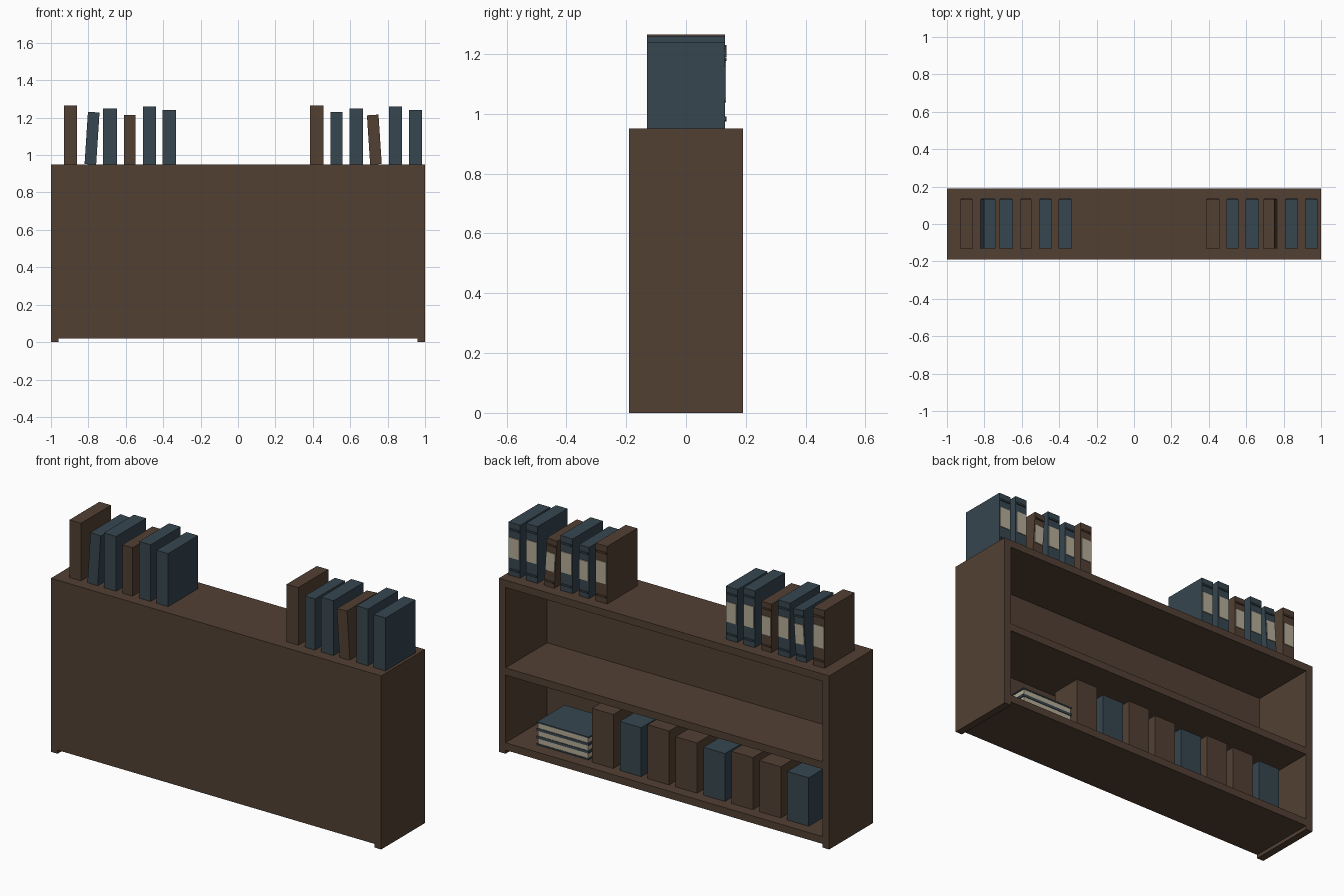
import bpy, math
from mathutils import Matrix, Vector

if "Cube" in bpy.data.objects:
    bpy.data.objects.remove(bpy.data.objects["Cube"])


def material(name, rgb):
    m = bpy.data.materials.new(name)
    m.diffuse_color = (*rgb, 1)
    m.use_nodes = True
    m.node_tree.nodes["Principled BSDF"].inputs["Base Color"].default_value = m.diffuse_color
    return m


BROWN = material("dark_wood_brown", (0.084, 0.051, 0.033))
BLUE = material("slate_blue", (0.037, 0.061, 0.078))
CREAM = material("paper_cream", (0.456, 0.413, 0.305))


def box(name, x, y, z, mat, tilt=0.0, pivot=None):
    """Box from (min, max) ranges, optionally leaning about a pivot on the y axis."""
    c = Vector((sum(x) / 2, sum(y) / 2, sum(z) / 2))
    size = Vector((x[1] - x[0], y[1] - y[0], z[1] - z[0]))
    bpy.ops.mesh.primitive_cube_add(size=1)
    ob = bpy.context.object
    ob.name = name
    m = Matrix.Translation(c) @ Matrix.Diagonal((*size, 1))
    if tilt:
        p = Matrix.Translation(pivot)
        m = p @ Matrix.Rotation(tilt, 4, 'Y') @ p.inverted() @ m
    ob.data.transform(m)
    ob.data.materials.append(mat)
    return ob


# Bookcase carcass: closed on the front, open on the back
for side, s in (("left", -1), ("right", 1)):
    box(side + "_side_panel", sorted((s * 0.96, s * 1.0)), (-0.19, 0.19), (0, 0.95), BROWN)
for name, z0, z1 in (("bottom_board", 0.02, 0.06), ("middle_shelf", 0.43, 0.47), ("top_board", 0.91, 0.95)):
    box(name, (-0.96, 0.96), (-0.17, 0.19), (z0, z1), BROWN)
box("closing_panel", (-0.96, 0.96), (-0.19, -0.17), (0.02, 0.95), BROWN)


# Upright books on the top, with label and two raised bands on each spine
def top_book(name, cx, w, h, mat, tilt=0.0):
    z0 = 0.95
    pivot = Vector((cx, 0, z0))
    box(name, (cx - w / 2, cx + w / 2), (-0.13, 0.13), (z0, z0 + h), mat, tilt, pivot)
    lw = w * 0.43
    for part, f0, f1, m, out in (("label", 0.34, 0.72, CREAM, 0.134),
                                 ("lower_band", 0.10, 0.13, mat, 0.136),
                                 ("upper_band", 0.86, 0.89, mat, 0.136)):
        box(name + "_" + part, (cx - lw, cx + lw), (0.13, out),
            (z0 + h * f0, z0 + h * f1), m, tilt, pivot)


WIDTHS = (0.07, 0.062, 0.074, 0.062, 0.07, 0.071)
HEIGHTS = (0.315, 0.28, 0.30, 0.265, 0.31, 0.29)
COVERS = (BROWN, BLUE, BLUE, BROWN, BLUE, BLUE)
for group, start, leaner, lean in (("left", -0.895, 1, 0.065), ("right", 0.421, 3, -0.065)):
    for i in range(6):
        top_book(f"{group}_top_book_{i + 1}", start + 0.1055 * i, WIDTHS[i], HEIGHTS[i],
                 COVERS[i], lean if i == leaner else 0.0)

# Row of thick plain books on the lower shelf
ROW_HEIGHTS = (0.295, 0.268, 0.295, 0.275, 0.262, 0.285, 0.28, 0.265)
for i, h in enumerate(ROW_HEIGHTS):
    cx = 0.414 - 0.169 * i
    box(f"shelf_book_{i + 1}", (cx - 0.065, cx + 0.065), (-0.04, 0.13), (0.06, 0.06 + h),
        BLUE if i % 3 == 1 else BROWN)

# Flat stack of three books beside the row
for i in range(3):
    z = 0.06 + 0.042 * i
    x = (0.505, 0.82)
    box(f"stacked_book_{i + 1}_lower_cover", x, (-0.12, 0.12), (z, z + 0.007), BLUE)
    box(f"stacked_book_{i + 1}_pages", (x[0] + 0.006, x[1] - 0.006), (-0.114, 0.117),
        (z + 0.007, z + 0.035), CREAM)
    box(f"stacked_book_{i + 1}_upper_cover", x, (-0.12, 0.12), (z + 0.035, z + 0.042), BLUE)
